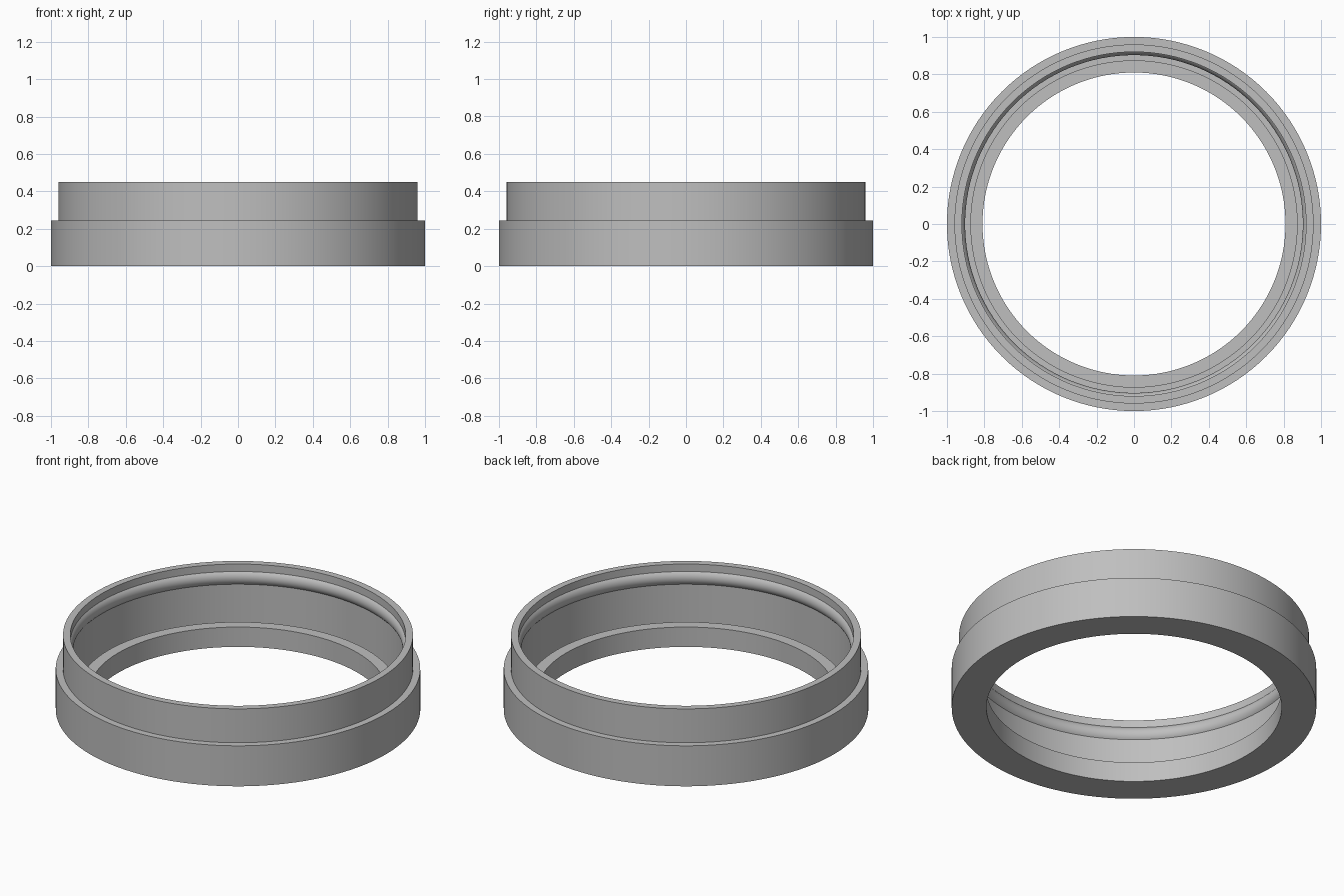
import bpy
import bmesh
import math

SEGMENTS = 128

cube = bpy.data.objects.get("Cube")
if cube:
    bpy.data.objects.remove(cube, do_unlink=True)

# Plain grey material
grey = bpy.data.materials.new("plain_grey")
grey.use_nodes = True
colour = (0.52, 0.52, 0.52, 1)
grey.diffuse_color = colour
grey.node_tree.nodes["Principled BSDF"].inputs["Base Color"].default_value = colour


def arc(r, z_low, z_high, bulge, steps=10):
    """Shallow circular bead on a wall, from bottom to top, as (radius, z)."""
    half = (z_high - z_low) / 2
    radius = (half ** 2 + bulge ** 2) / (2 * bulge)
    sweep = math.asin(half / radius)
    points = []
    for i in range(steps + 1):
        a = -sweep + 2 * sweep * i / steps
        points.append((r - bulge + radius * (1 - math.cos(a)),
                       (z_low + z_high) / 2 + radius * math.sin(a)))
    return points


def lathe(name, profile):
    """Revolve a closed (radius, z) profile around the z axis."""
    bm = bmesh.new()
    rings = []
    for i in range(SEGMENTS):
        a = 2 * math.pi * i / SEGMENTS
        rings.append([bm.verts.new((r * math.cos(a), r * math.sin(a), z))
                      for r, z in profile])
    n = len(profile)
    for i, ring in enumerate(rings):
        following = rings[(i + 1) % SEGMENTS]
        for j in range(n):
            k = (j + 1) % n
            bm.faces.new((ring[j], following[j], following[k], ring[k]))
    bmesh.ops.recalc_face_normals(bm, faces=bm.faces)
    mesh = bpy.data.meshes.new(name)
    bm.to_mesh(mesh)
    bm.free()
    mesh.materials.append(grey)
    obj = bpy.data.objects.new(name, mesh)
    bpy.context.collection.objects.link(obj)
    return obj


# Outer skirt, shoulder and upper collar
outside = [(0.81, 0), (1, 0), (1, 0.245), (0.96, 0.245), (0.96, 0.45), (0.92, 0.45)]
# Snap bead inside the collar, listed downwards
bead = arc(0.92, 0.328, 0.405, 0.017)[::-1]
# Narrow trench behind the raised inner lip
inside = [(0.92, 0.06), (0.875, 0.06), (0.875, 0.12), (0.81, 0.12)]

ring = lathe("stepped_ring", outside + bead + inside)
bpy.ops.object.select_all(action='DESELECT')
ring.select_set(True)
bpy.context.view_layer.objects.active = ring
bpy.ops.object.shade_smooth_by_angle(angle=math.radians(30))
